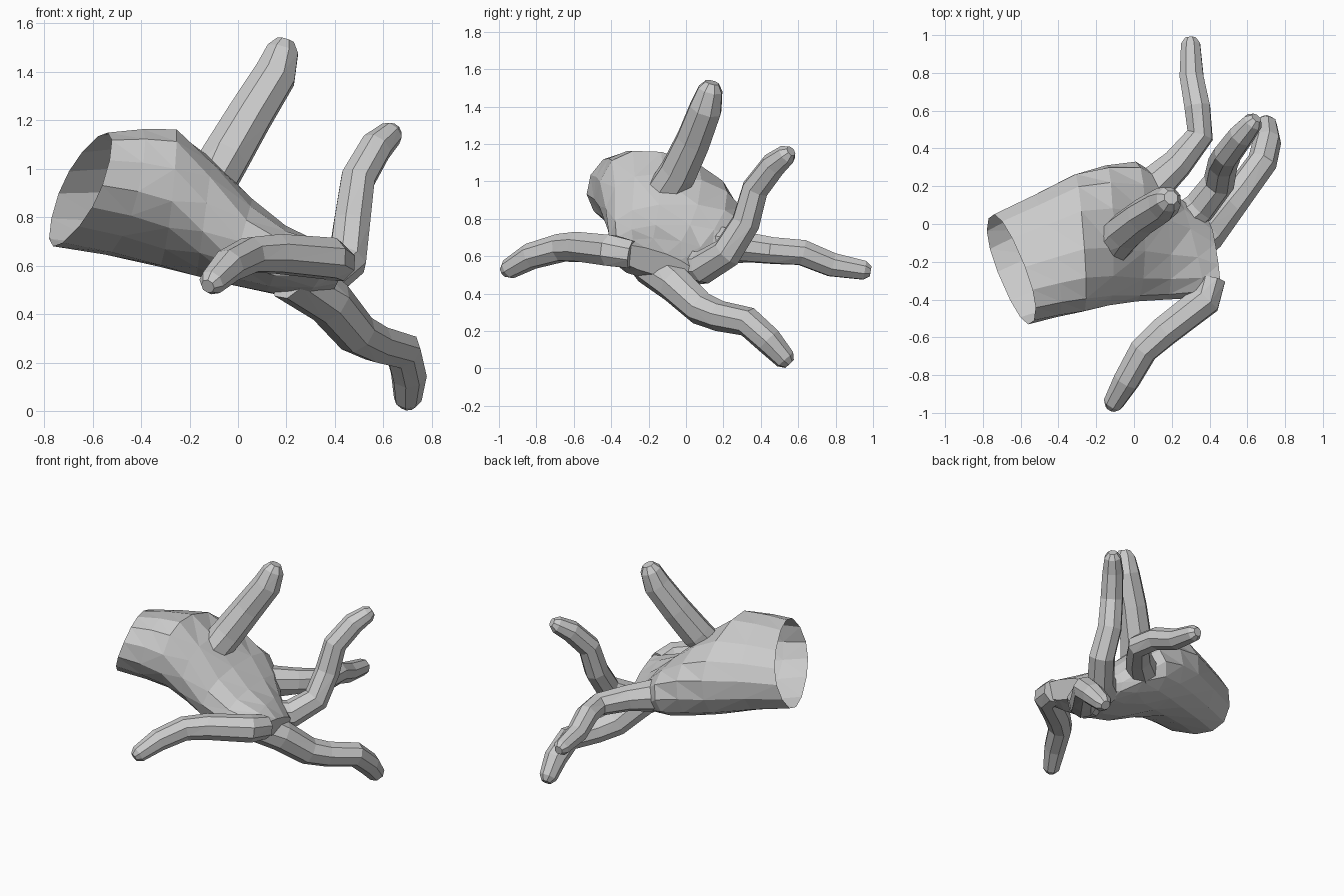
import bpy, bmesh, math
from mathutils import Vector, Quaternion

if "Cube" in bpy.data.objects:
    bpy.data.objects.remove(bpy.data.objects["Cube"])


def loft(name, rings):
    """Closed tube through equal-sized rings of points."""
    bm = bmesh.new()
    loops = [[bm.verts.new(p) for p in r] for r in rings]
    n = len(loops[0])
    for a, b in zip(loops, loops[1:]):
        for i in range(n):
            j = (i + 1) % n
            bm.faces.new((a[i], a[j], b[j], b[i]))
    bm.faces.new(loops[0])
    bm.faces.new(loops[-1])
    bmesh.ops.triangulate(bm, faces=[f for f in bm.faces if len(f.verts) == 4])
    bmesh.ops.recalc_face_normals(bm, faces=bm.faces)
    me = bpy.data.meshes.new(name)
    bm.to_mesh(me)
    bm.free()
    ob = bpy.data.objects.new(name, me)
    bpy.context.collection.objects.link(ob)
    return ob


def oval(center, wide, thick, n=14, power=0.85):
    c, w, t = Vector(center), Vector(wide), Vector(thick)
    out = []
    for i in range(n):
        a = 2 * math.pi * i / n
        u, v = math.cos(a), math.sin(a)
        out.append(c + w * math.copysign(abs(u) ** power, u)
                   + t * math.copysign(abs(v) ** power, v))
    return out


def finger(name, path, n=8):
    """Tube along (x, y, z, radius) points with a rounded tip."""
    pts = [Vector(p[:3]) for p in path]
    rad = [p[3] for p in path]
    end = (pts[-1] - pts[-2]).normalized()
    pts.append(pts[-1] + end * rad[-1] * 0.6)
    rad.append(rad[-1] * 0.55)
    rings, side, prev = [], None, None
    for i, p in enumerate(pts):
        t = (pts[min(i + 1, len(pts) - 1)] - pts[max(i - 1, 0)]).normalized()
        if side is None:
            side = t.orthogonal().normalized()
        else:
            side = prev.rotation_difference(t) @ side
        prev = t
        rings.append([p + Quaternion(t, 2 * math.pi * (k + 0.5) / n) @ side * rad[i]
                      for k in range(n)])
    return loft(name, rings)


# Wrist and palm: centre, half width, half thickness
sections = [
    ((-0.65, -0.24, 0.915), (0.12, -0.27, 0.12), (0.04, 0.09, 0.19)),
    ((-0.47, -0.17, 0.905), (0.08, -0.31, 0.12), (0.03, 0.08, 0.22)),
    ((-0.29, -0.10, 0.88), (0.03, -0.36, 0.12), (0.02, 0.07, 0.25)),
    ((-0.14, -0.06, 0.80), (0.01, -0.37, 0.06), (0.03, 0.04, 0.23)),
    ((0.01, -0.04, 0.70), (0.0, -0.37, 0.0), (0.05, 0.0, 0.18)),
    ((0.15, -0.07, 0.63), (0.02, -0.33, 0.0), (0.04, 0.0, 0.14)),
    ((0.29, -0.12, 0.58), (0.07, -0.27, 0.03), (0.03, 0.02, 0.11)),
    ((0.42, -0.18, 0.57), (0.03, -0.20, 0.06), (0.02, 0.02, 0.06)),
]
hand = loft("hand", [oval(*s) for s in sections])

# Fingers
digits = {
    "thumb": [(-0.15, -0.15, 0.88, .11), (-0.05, -0.04, 1.05, .105), (0.05, 0.04, 1.22, .098),
              (0.155, 0.105, 1.39, .092), (0.185, 0.13, 1.49, .07)],
    "upright_finger": [(0.24, 0.0, 0.54, .10), (0.35, 0.09, 0.54, .09), (0.45, 0.22, 0.62, .085),
                       (0.47, 0.32, 0.78, .08), (0.495, 0.37, 0.96, .075),
                       (0.57, 0.47, 1.09, .07), (0.63, 0.54, 1.145, .055)],
    "lower_finger": [(0.22, -0.2, 0.56, .11), (0.38, -0.06, 0.45, .10), (0.49, 0.08, 0.32, .09),
                     (0.57, 0.18, 0.28, .082), (0.68, 0.33, 0.25, .08),
                     (0.705, 0.44, 0.15, .075), (0.70, 0.53, 0.05, .058)],
    "near_finger": [(0.41, -0.29, 0.61, .08), (0.38, -0.40, 0.63, .09), (0.16, -0.57, 0.65, .085),
                    (0.05, -0.67, 0.645, .078), (-0.04, -0.83, 0.60, .072),
                    (-0.11, -0.95, 0.53, .055)],
    "far_finger": [(0.07, 0.17, 0.66, .11), (0.23, 0.32, 0.65, .085), (0.35, 0.47, 0.63, .075),
                   (0.335, 0.62, 0.62, .073), (0.305, 0.78, 0.555, .068),
                   (0.30, 0.955, 0.525, .054)],
}

# Weld the fingers into one skin
for name, path in digits.items():
    digit = finger(name, path)
    mod = hand.modifiers.new(name, 'BOOLEAN')
    mod.operation = 'UNION'
    mod.solver = 'EXACT'
    mod.object = digit
    dg = bpy.context.evaluated_depsgraph_get()
    skin = bpy.data.meshes.new_from_object(hand.evaluated_get(dg))
    hand.modifiers.clear()
    hand.data = skin
    bpy.data.objects.remove(digit)

# Open wrist end and soften the webbing between fingers
c, w, t = (Vector(v) for v in sections[0])
axis = w.cross(t).normalized()
bm = bmesh.new()
bm.from_mesh(hand.data)
cap = [f for f in bm.faces if all(abs((v.co - c).dot(axis)) < 1e-3 for v in f.verts)]
bmesh.ops.delete(bm, geom=cap, context='FACES_ONLY')
bmesh.ops.remove_doubles(bm, verts=bm.verts, dist=0.015)
bm.to_mesh(hand.data)
bm.free()
hand.data.name = "hand"
